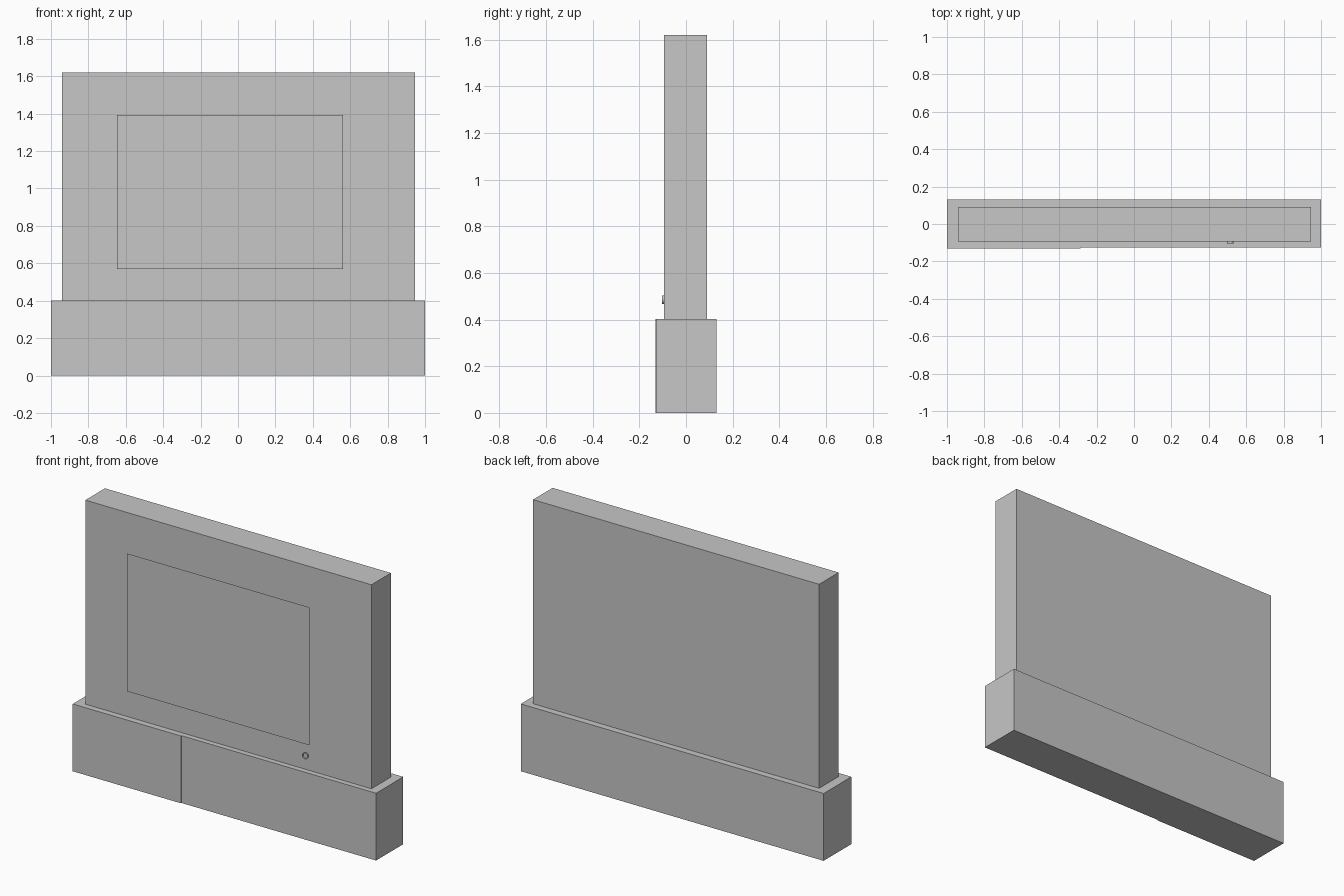
import bpy
import bmesh
from math import radians
from mathutils import Matrix

cube = bpy.data.objects.get("Cube")
if cube:
    bpy.data.objects.remove(cube, do_unlink=True)

GREY = 0.57
grey = bpy.data.materials.new("plain_grey")
grey.use_nodes = True
grey.diffuse_color = (GREY, GREY, GREY, 1)
grey.node_tree.nodes["Principled BSDF"].inputs["Base Color"].default_value = (GREY, GREY, GREY, 1)


def finish(name, bm):
    mesh = bpy.data.meshes.new(name)
    bm.to_mesh(mesh)
    bm.free()
    mesh.materials.append(grey)
    obj = bpy.data.objects.new(name, mesh)
    bpy.context.collection.objects.link(obj)
    return obj


def box(name, x, y, z):
    """Box given by its (min, max) range on each axis."""
    bm = bmesh.new()
    bmesh.ops.create_cube(bm, size=1)
    ranges = (x, y, z)
    for v in bm.verts:
        v.co = [lo if c < 0 else hi for c, (lo, hi) in zip(v.co, ranges)]
    return finish(name, bm)


BASE_TOP = 0.402
BASE_FRONT = -0.126
BODY_FRONT = -0.094

# Plinth, with a slightly proud front plate on its right-hand part
box("base", (-1, 1), (BASE_FRONT, 0.13), (0, BASE_TOP))
box("base_front_plate", (-1, -0.285), (-0.131, BASE_FRONT), (0, BASE_TOP))

# Upright slab
box("body", (-0.942, 0.947), (BODY_FRONT, 0.09), (BASE_TOP, 1.62))

# Flat screen sheet standing a little in front of the slab
bm = bmesh.new()
left, right, low, high = -0.646, 0.561, 0.57, 1.393
corners = [(left, low), (right, low), (right, high), (left, high)]
bm.faces.new([bm.verts.new((x, -0.125, z)) for x, z in corners])
finish("front_screen", bm)

# Small open ring below the screen
bm = bmesh.new()
bmesh.ops.create_cone(
    bm, cap_ends=False, segments=16, radius1=0.018, radius2=0.018, depth=0.009,
    matrix=Matrix.Translation((0.515, BODY_FRONT - 0.0045, 0.486)) @ Matrix.Rotation(radians(90), 4, "X"))
finish("button_ring", bm)
